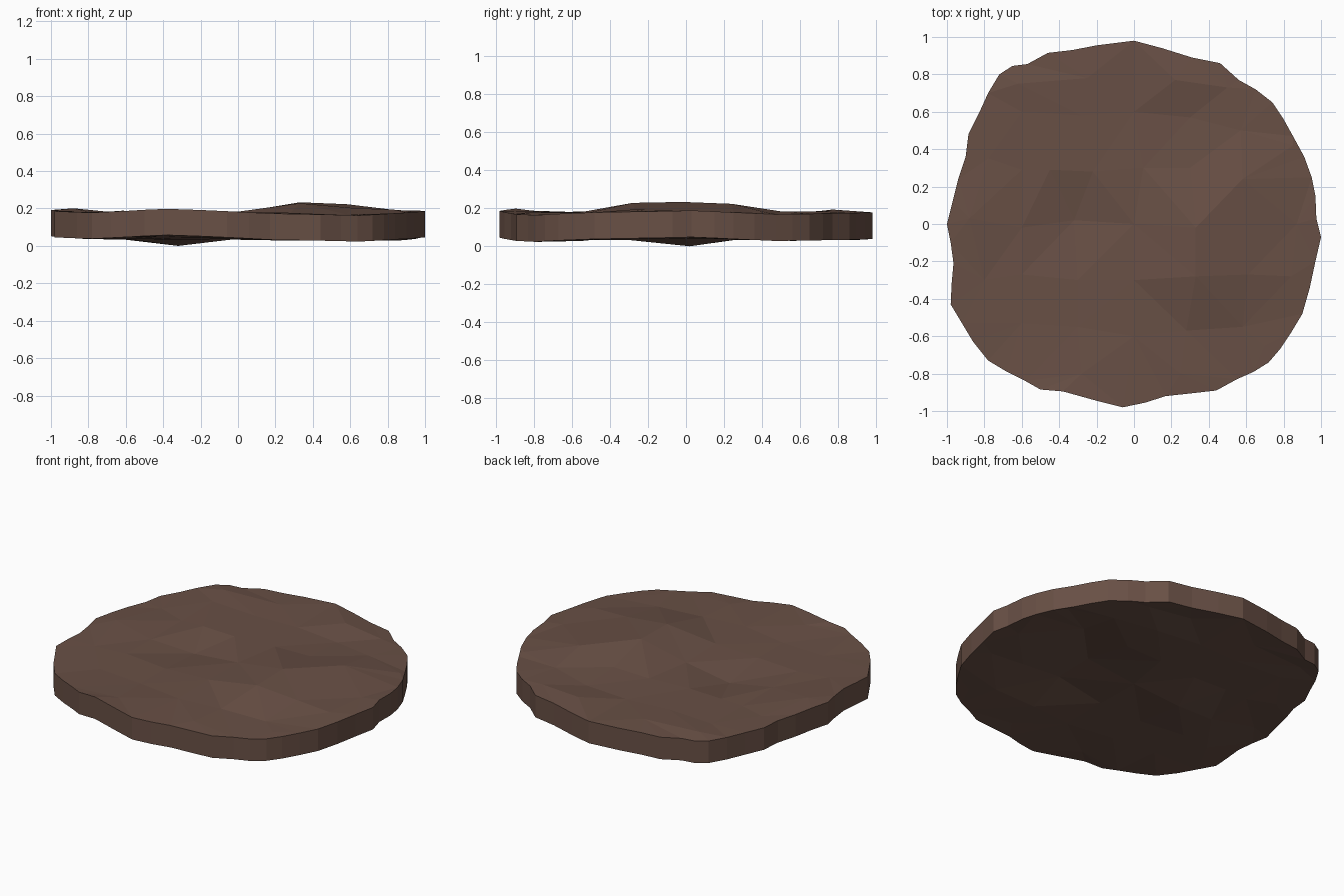
import bpy, bmesh
from mathutils import Vector
from mathutils.geometry import delaunay_2d_cdt

THICK = 0.14

# Irregular slab outline, counted clockwise from the back
outline = [
    (0, .98), (.15, .94), (.31, .89), (.46, .86), (.56, .77), (.65, .72), (.74, .65),
    (.80, .56), (.85, .47), (.91, .36), (.95, .25), (.97, .15), (.975, .03), (1, -.07),
    (.97, -.2), (.94, -.34), (.90, -.48), (.84, -.58), (.78, -.67), (.72, -.74),
    (.64, -.79), (.55, -.83), (.44, -.89), (.31, -.905), (.17, -.92), (.06, -.955),
    (-.06, -.98), (-.2, -.945), (-.38, -.895), (-.5, -.885), (-.58, -.84), (-.68, -.79),
    (-.78, -.73), (-.86, -.63), (-.92, -.53), (-.98, -.43), (-.975, -.32), (-.965, -.21),
    (-.98, -.1), (-1, 0), (-.97, .12), (-.94, .24), (-.9, .36), (-.885, .48), (-.83, .59),
    (-.78, .7), (-.72, .8), (-.65, .845), (-.57, .855), (-.46, .915), (-.33, .93), (-.2, .955)]

# Rim height at every fourth outline point, blended between
rim = [.18, .175, .17, .19, .18, .165, .175, .20, .18, .19, .195, .18, .175]

# Bumps and dips of the worn top
bumps = [
    (0, 0, .18), (.33, -.02, .235), (.33, -.28, .23), (.58, .24, .225), (.61, -.27, .205),
    (-.32, .02, .142), (-.6, -.02, .175), (-.45, .29, .18), (-.6, .29, .175), (-.22, .28, .18),
    (.05, .3, .18), (.3, .3, .185), (.57, .5, .185), (.3, .57, .17), (0, .6, .175),
    (-.28, .58, .18), (-.6, .6, .18), (.22, .77, .195), (.5, .73, .185), (-.25, .78, .185),
    (0, -.3, .185), (-.3, -.3, .175), (-.6, -.27, .18), (.28, -.57, .178), (.58, -.55, .17),
    (0, -.6, .18), (-.3, -.55, .175), (-.6, -.53, .18), (-.28, -.8, .188), (.25, -.8, .18),
    (-.88, .03, .203), (-.8, -.3, .185), (-.78, .35, .18), (.85, .42, .18), (.87, 0, .19),
    (.84, -.28, .195), (.7, -.65, .172), (-.62, .75, .19)]

# Triangulate the top surface inside the outline
n = len(outline)
heights = []
for i in range(n):
    k, f = divmod(i / 4, 1)
    k = int(k)
    heights.append(rim[k] * (1 - f) + rim[(k + 1) % len(rim)] * f)
heights += [b[2] for b in bumps]
points = [Vector(p) for p in outline] + [Vector(b[:2]) for b in bumps]
border = [(i, (i + 1) % n) for i in range(n)]
co, _, tris, orig, _, _ = delaunay_2d_cdt(points, border, [], 1, 1e-5)

# Top, matching underside and upright rim
bm = bmesh.new()
verts = [bm.verts.new((p.x, p.y, heights[o[0]])) for p, o in zip(co, orig)]
top = [bm.faces.new([verts[i] for i in t]) for t in tris]
bmesh.ops.recalc_face_normals(bm, faces=top)
ext = bmesh.ops.extrude_face_region(bm, geom=top, use_keep_orig=True)
low = [g for g in ext["geom"] if isinstance(g, bmesh.types.BMVert)]
bmesh.ops.translate(bm, verts=low, vec=(0, 0, -THICK))
bmesh.ops.recalc_face_normals(bm, faces=bm.faces[:])
lowest = min(v.co.z for v in bm.verts)
bmesh.ops.translate(bm, verts=bm.verts[:], vec=(0, 0, -lowest))

mesh = bpy.data.meshes.new("stone_slab")
bm.to_mesh(mesh)
bm.free()
slab = bpy.data.objects.new("stone_slab", mesh)
bpy.context.collection.objects.link(slab)

mat = bpy.data.materials.new("brown_earth")
mat.diffuse_color = (0.14, 0.08, 0.06, 1)
mesh.materials.append(mat)
